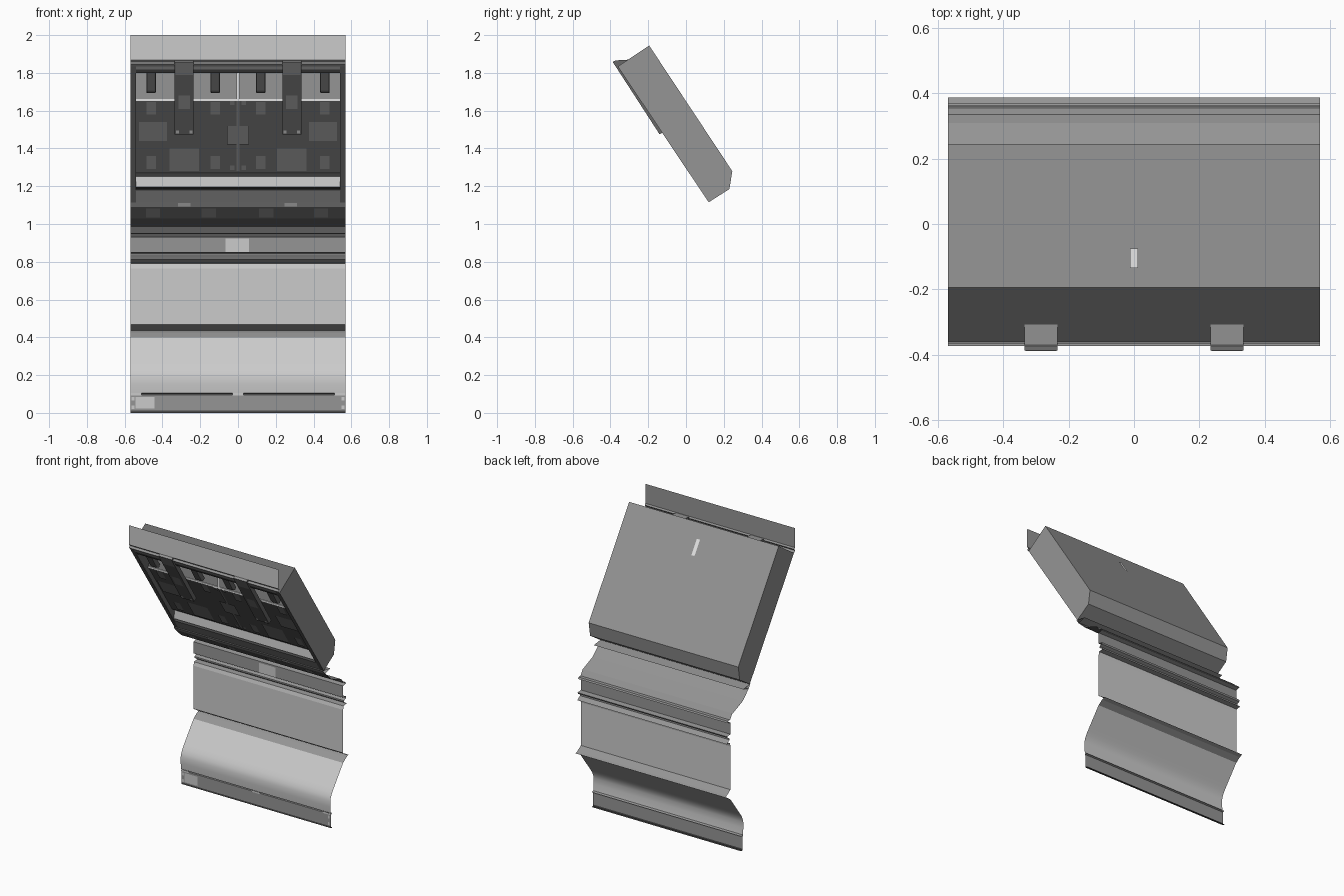
import bpy, bmesh, math

if "Cube" in bpy.data.objects:
    bpy.data.objects.remove(bpy.data.objects["Cube"])

def mat(name, v):
    m = bpy.data.materials.new(name)
    m.diffuse_color = (v, v, v, 1)
    m.use_nodes = True
    m.node_tree.nodes["Principled BSDF"].inputs["Base Color"].default_value = m.diffuse_color
    return m

LIGHT = mat("light grey panel", 0.60)
MID = mat("mid grey metal", 0.30)
DARK = mat("dark grey panel", 0.14)
PATCH = mat("patch grey", 0.25)
WHITE = mat("off white", 0.78)
BLACK = mat("near black trim", 0.07)
W = 0.57                                   # half width

def make(name, bm, *mats, smooth=False):
    me = bpy.data.meshes.new(name)
    bm.to_mesh(me)
    bm.free()
    ob = bpy.data.objects.new(name, me)
    bpy.context.collection.objects.link(ob)
    for m in mats:
        me.materials.append(m)
    if smooth:
        bpy.context.view_layer.objects.active = ob
        ob.select_set(True)
        bpy.ops.object.shade_smooth_by_angle(angle=math.radians(25))
        ob.select_set(False)
    return ob

def sheet(name, pts, m, x0=-W, x1=W, smooth=False):
    """Open (y, z) profile drawn across x."""
    bm = bmesh.new()
    rows = [(bm.verts.new((x0, y, z)), bm.verts.new((x1, y, z))) for y, z in pts]
    for a, b in zip(rows, rows[1:]):
        bm.faces.new((a[0], a[1], b[1], b[0]))
    return make(name, bm, m, smooth=smooth)

def prism(name, pts, x0, x1, m, top=None, bevel=0):
    """Closed (y, z) outline made solid across x; upward faces can take a second colour."""
    bm = bmesh.new()
    a = [bm.verts.new((x0, y, z)) for y, z in pts]
    b = [bm.verts.new((x1, y, z)) for y, z in pts]
    bm.faces.new(a)
    bm.faces.new(b[::-1])
    for i in range(len(pts)):
        j = (i + 1) % len(pts)
        bm.faces.new((a[i], b[i], b[j], a[j]))
    bmesh.ops.recalc_face_normals(bm, faces=bm.faces)
    if bevel:
        bmesh.ops.bevel(bm, geom=bm.edges[:], offset=bevel, segments=2, affect='EDGES', profile=0.5)
    if top:
        for f in bm.faces:
            f.material_index = int(f.normal.z > 0.6)
    return make(name, bm, m, top or m)

def on(line, z, off=0.0):
    """Point on a straight (y, z) line at height z, moved forward by off."""
    (y0, z0), (y1, z1) = line
    return (y0 + (y1 - y0) * (z - z0) / (z1 - z0) - off, z)

def plate(name, line, x, w, z0, z1, m, off=0.006):
    sheet(name, [on(line, z0, off), on(line, z1, off)], m, x - w / 2, x + w / 2)

FRONT = ((0.12, 1.115), (-0.361, 1.834))   # open front plane of the tilted box
INNER = ((0.05, 1.275), (-0.2, 1.65))      # recessed dark panel
SHAFT = ((-0.14, 1.475), (-0.388, 1.858))  # hook front

# Lower wall: kick panel, curved apron, ribs and flat panel
sheet("bottom_edge", [(0.215, 0.0), (0.2, 0.0), (0.2, 0.012)], BLACK)
sheet("kick_panel", [(0.2, 0.012), (0.2, 0.095), (0.212, 0.1), (0.195, 0.105)], MID)
sheet("curved_apron", [(0.195, 0.105), (0.19, 0.15), (0.19, 0.19), (0.197, 0.215),
                       (0.21, 0.24), (0.228, 0.265), (0.33, 0.40)], LIGHT, smooth=True)
sheet("lower_rib", [(0.33, 0.40), (0.365, 0.425), (0.388, 0.435), (0.37, 0.442), (0.33, 0.468)], MID)
sheet("flat_panel", [(0.33, 0.468), (0.33, 0.765), (0.335, 0.79)], LIGHT)
sheet("middle_rib", [(0.335, 0.79), (0.37, 0.795), (0.34, 0.815), (0.34, 0.825),
                     (0.36, 0.835), (0.365, 0.845), (0.33, 0.85)], MID)
sheet("upper_band", [(0.33, 0.85), (0.33, 0.93)], MID)
sheet("upper_rib", [(0.33, 0.93), (0.36, 0.937), (0.355, 0.948), (0.335, 0.95), (0.31, 0.985)], MID)

# Neck under the tilted box
sheet("neck_slope", [(0.31, 0.985), (0.2, 1.03), (0.135, 1.09), (0.19, 1.105), (0.11, 1.115)], MID)
NECK = ((0.2, 1.03), (0.135, 1.09))
sheet("neck_front_skin", [(0.306, 0.983), (0.195, 1.028), (0.13, 1.09)], DARK)
sheet("neck_front_lip", [(0.13, 1.09), (0.115, 1.113)], MID)
for x in (-0.45, -0.155, 0.15, 0.44):
    plate("neck_patch", NECK, x, 0.075, 1.035, 1.083, PATCH, 0.012)
for x in (-0.285, 0.28):
    plate("neck_tab", ((0.13, 1.09), (0.115, 1.113)), x, 0.065, 1.092, 1.111, LIGHT)

# Plates on the wall
plate("centre_plate", ((0.33, 0.85), (0.33, 0.93)), -0.003, 0.125, 0.853, 0.922, LIGHT)
KICK = ((0.2, 0.0), (0.2, 0.1))
plate("kick_label", KICK, -0.493, 0.1, 0.022, 0.085, LIGHT)
for x in (-0.54, 0.0, 0.54):
    plate("kick_clip", KICK, x, 0.06, 0.092, 0.104, LIGHT)
for s in (-1, 1):
    for z in (0.03, 0.075):
        plate("kick_screw", KICK, s * 0.556, 0.014, z - 0.01, z + 0.01, LIGHT)

# Tilted box shell: back, underside, top, side walls and inner walls
sheet("box_back", [(-0.195, 1.945), (0.245, 1.28), (0.23, 1.185), (0.12, 1.115)], MID)
sheet("box_top", [FRONT[1], (-0.195, 1.945)], DARK)
for s in (-1, 1):
    bm = bmesh.new()
    outline = [(0.12, 1.115), (0.23, 1.185), (0.245, 1.28), (-0.195, 1.945), (-0.361, 1.834)]
    bm.faces.new([bm.verts.new((s * W, y, z)) for y, z in outline[::s]])
    make("box_side", bm, MID)
    bm = bmesh.new()
    inner = [(0.11, 1.13), (0.2, 1.19), (-0.21, 1.82), (-0.35, 1.82)]
    bm.faces.new([bm.verts.new((s * 0.54, y, z)) for y, z in inner[::-s]])
    make("inner_wall", bm, DARK)
    a, b = sorted((s * 0.54, s * W))
    sheet("side_rim", [FRONT[0], FRONT[1]], DARK, a, b)

# Bottom trim and light shelf inside the box
sheet("bottom_trim", [FRONT[0], on(FRONT, 1.18)], MID, -0.54, 0.54)
sheet("shelf_groove", [on(FRONT, 1.18), (0.1, 1.186), (0.075, 1.195)], BLACK, -0.54, 0.54)
sheet("light_shelf", [(0.075, 1.195), (0.08, 1.252)], LIGHT, -0.54, 0.54)
sheet("shelf_return", [(0.08, 1.252), (0.055, 1.268)], MID, -0.54, 0.54)
sheet("shelf_shadow_strip", [(0.055, 1.268), INNER[0]], BLACK, -0.54, 0.54)

# Recessed panel and the vertical wall above it
sheet("recessed_panel", INNER, DARK, -0.54, 0.54)
sheet("panel_ledge", [(-0.206, 1.65), (-0.206, 1.662), (-0.195, 1.662)], WHITE, -0.54, 0.54)
sheet("upper_inner_wall", [(-0.2, 1.65), (-0.2, 1.9)], MID, -0.54, 0.54)
plate("upper_light_strip", ((-0.2, 1.65), (-0.2, 1.9)), 0, 0.018, 1.66, 1.805, WHITE, 0.009)
plate("centre_strip", INNER, 0, 0.016, 1.28, 1.65, PATCH)
plate("centre_patch", INNER, 0, 0.115, 1.42, 1.52, PATCH, 0.009)
for s in (-1, 1):
    for x, w, z0, z1 in ((0.46, 0.05, 1.58, 1.645), (0.12, 0.05, 1.58, 1.645),
                         (0.45, 0.15, 1.44, 1.54), (0.285, 0.155, 1.28, 1.40),
                         (0.12, 0.05, 1.29, 1.36), (0.46, 0.05, 1.29, 1.36),
                         (0.03, 0.025, 1.63, 1.65), (0.03, 0.025, 1.285, 1.31)):
        plate("panel_patch", INNER, s * x, w, z0, z1, PATCH)

# Top rim, front lip and its darker back skin
sheet("top_rim", [on(FRONT, 1.818), FRONT[1]], MID, -0.54, 0.54)
sheet("top_rim_bar", [on(FRONT, 1.8), on(FRONT, 1.818)], BLACK, -0.54, 0.54)
sheet("lip_base", [FRONT[1], (-0.374, 1.846), (-0.364, 1.858), (-0.374, 1.87)], MID)
sheet("front_lip", [(-0.375, 1.868), (-0.375, 2.0)], LIGHT)
sheet("front_lip_back", [(-0.371, 2.0), (-0.371, 1.868)], MID)

# Two large hooks and the small hanging stubs
for x in (-0.285, 0.285):
    prism("large_hook", [(-0.305, 1.87), (-0.372, 1.866), SHAFT[1], SHAFT[0],
                         (-0.115, 1.49), (-0.325, 1.815)], x - 0.05, x + 0.05, DARK, top=MID)
    plate("hook_cap", SHAFT, x, 0.094, 1.79, 1.856, PATCH, 0.003)
    plate("hook_patch", SHAFT, x, 0.06, 1.61, 1.68, PATCH, 0.003)
    for dx in (-0.035, 0.035):
        plate("hook_screw", SHAFT, x + dx, 0.016, 1.48, 1.495, LIGHT, 0.003)
for x in (-0.46, -0.12, 0.12, 0.46):
    prism("hanging_stub", [(-0.33, 1.81), (-0.262, 1.70), (-0.235, 1.69), (-0.222, 1.71),
                           (-0.295, 1.815)], x - 0.025, x + 0.025, DARK, bevel=0.007)

# Narrow light plate on the box back
sheet("back_slot_plate", [(-0.135, 1.863), (-0.075, 1.773)], WHITE, -0.012, 0.012)
